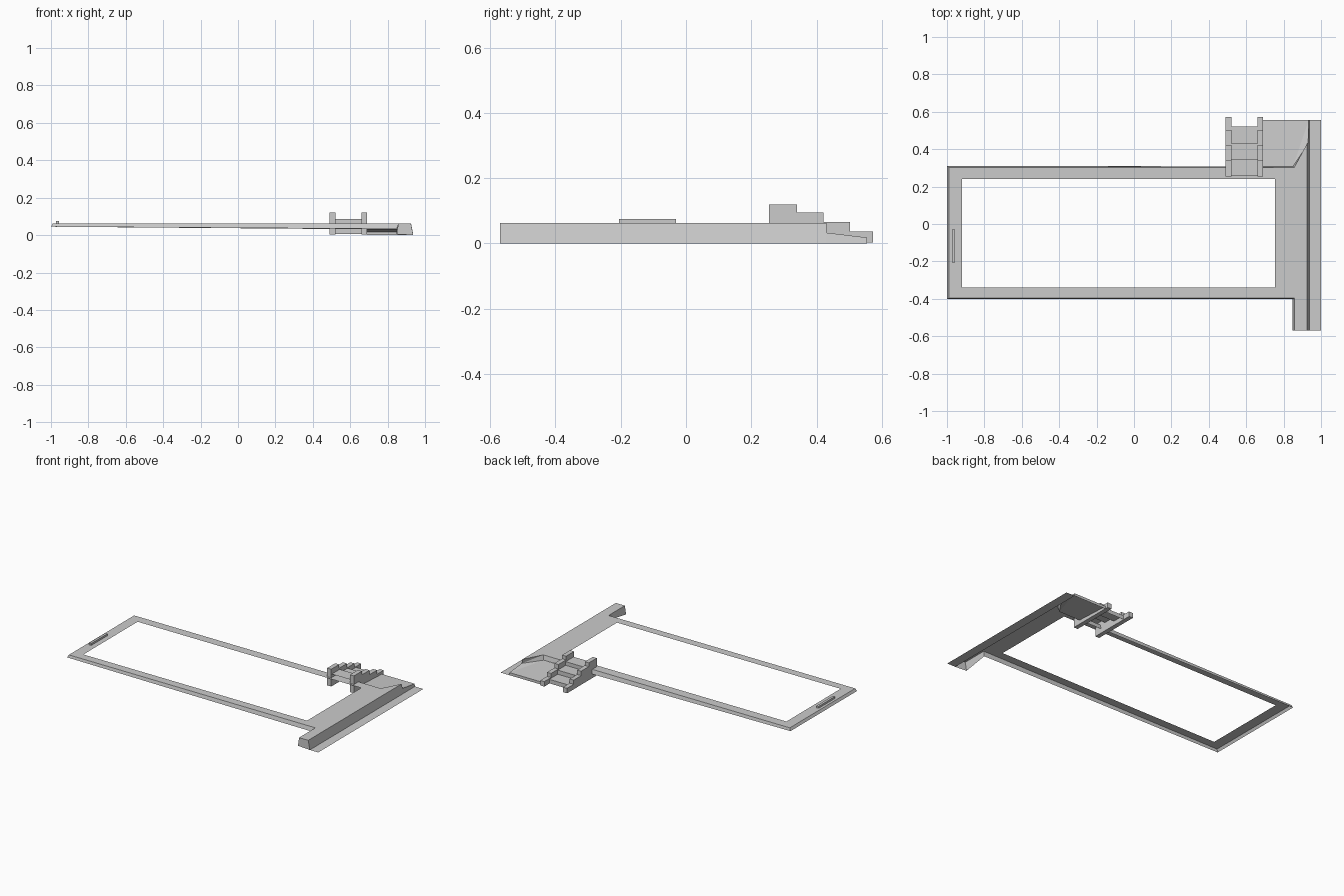
import bpy

if "Cube" in bpy.data.objects:
    bpy.data.objects.remove(bpy.data.objects["Cube"])


def sheet(name, verts, faces):
    """Flat-shaded surface from a few points."""
    me = bpy.data.meshes.new(name)
    me.from_pydata(verts, [], faces)
    me.update()
    ob = bpy.data.objects.new(name, me)
    bpy.context.collection.objects.link(ob)
    return ob


def extrude_x(name, profile, x0, x1, closed=True):
    """Extrude a (y, z) profile along x; closed profiles get end caps."""
    n = len(profile)
    verts = [(x, y, z) for x in (x0, x1) for y, z in profile]
    faces = [(i, (i + 1) % n, (i + 1) % n + n, i + n)
             for i in range(n if closed else n - 1)]
    if closed:
        faces += [tuple(range(n))[::-1], tuple(range(n, 2 * n))]
    return sheet(name, verts, faces)


TOP = 0.062

# Deck: thin top surface around the rectangular opening
outline = [(-.99, -.396), (.857, -.396), (.857, -.57), (.925, -.57),
           (.925, .43), (.857, .303), (-.99, .303)]
hole = [(-.92, -.34), (.755, -.34), (.755, .24), (-.92, .24)]
sheet("deck", [(x, y, TOP) for x, y in outline + hole],
      [(0, 1, 8, 7), (1, 2, 3), (1, 3, 4, 5, 9, 8), (5, 6, 10, 9), (6, 0, 7, 10)])

# Skirt: battered walls dropping from the deck edge
lower = [(-1, -.402, .045), (.848, -.402, .033), (.848, -.57, .005),
         (.937, -.57, 0)]
back = [(.85, .308, .03), (-1, .31, .045)]
skirt = [(x, y, TOP) for x, y in outline] + lower + back
sheet("skirt", skirt, [(0, 7, 8, 1), (1, 8, 9, 2), (2, 9, 10, 3),
                       (5, 11, 12, 6), (6, 12, 7, 0)])

# End wall along the wide side, stepping down beside the landing
sheet("end_wall", [(.925, -.57, TOP), (.937, -.57, 0), (.937, .43, 0),
                   (.925, .43, TOP), (.931, .43, .033), (.934, .555, .018),
                   (.937, .555, 0)],
      [(0, 1, 2, 4, 3), (4, 2, 6, 5)])

# Sloping bank between deck and landing
sheet("landing_bank", [(.857, .303, TOP), (.85, .308, .03), (.934, .555, .018),
                       (.931, .43, .033), (.925, .43, TOP)],
      [(0, 4, 3), (0, 3, 1), (1, 3, 2)])

# Lower landing with its back edge
sheet("landing", [(.69, .308, .03), (.85, .308, .03), (.934, .555, .018),
                  (.69, .555, .018), (.69, .555, 0), (.937, .555, 0)],
      [(0, 1, 2, 3), (3, 2, 5, 4)])

# Ground strip in front of the end wall
sheet("ground_strip", [(.937, -.57, 0), (1, -.57, 0), (1, .555, 0), (.937, .555, 0)],
      [(0, 1, 2, 3)])

# Stepped stair rails
steps = [(.255, .12), (.34, .095), (.422, .065), (.502, .037), (.573, 0)]
rail = [(.255, .003)]
for (y0, z), (y1, _) in zip(steps, steps[1:]):
    rail += [(y0, z), (y1, z)]
rail.append((.573, .003))
for i, x in enumerate((.49, .66)):
    extrude_x(f"stair_rail_{i + 1}", rail, x, x + .03)

# Stair treads and risers
treads = [(.26, .085), (.345, .085), (.345, .06), (.43, .06),
          (.43, .032), (.52, .032), (.52, .005)]
extrude_x("stair_treads", treads, .52, .66, closed=False)

# Grab bar at the narrow end
extrude_x("grab_bar", [(-.205, TOP), (-.205, .075), (-.03, .075), (-.03, TOP)],
          -.972, -.956)
